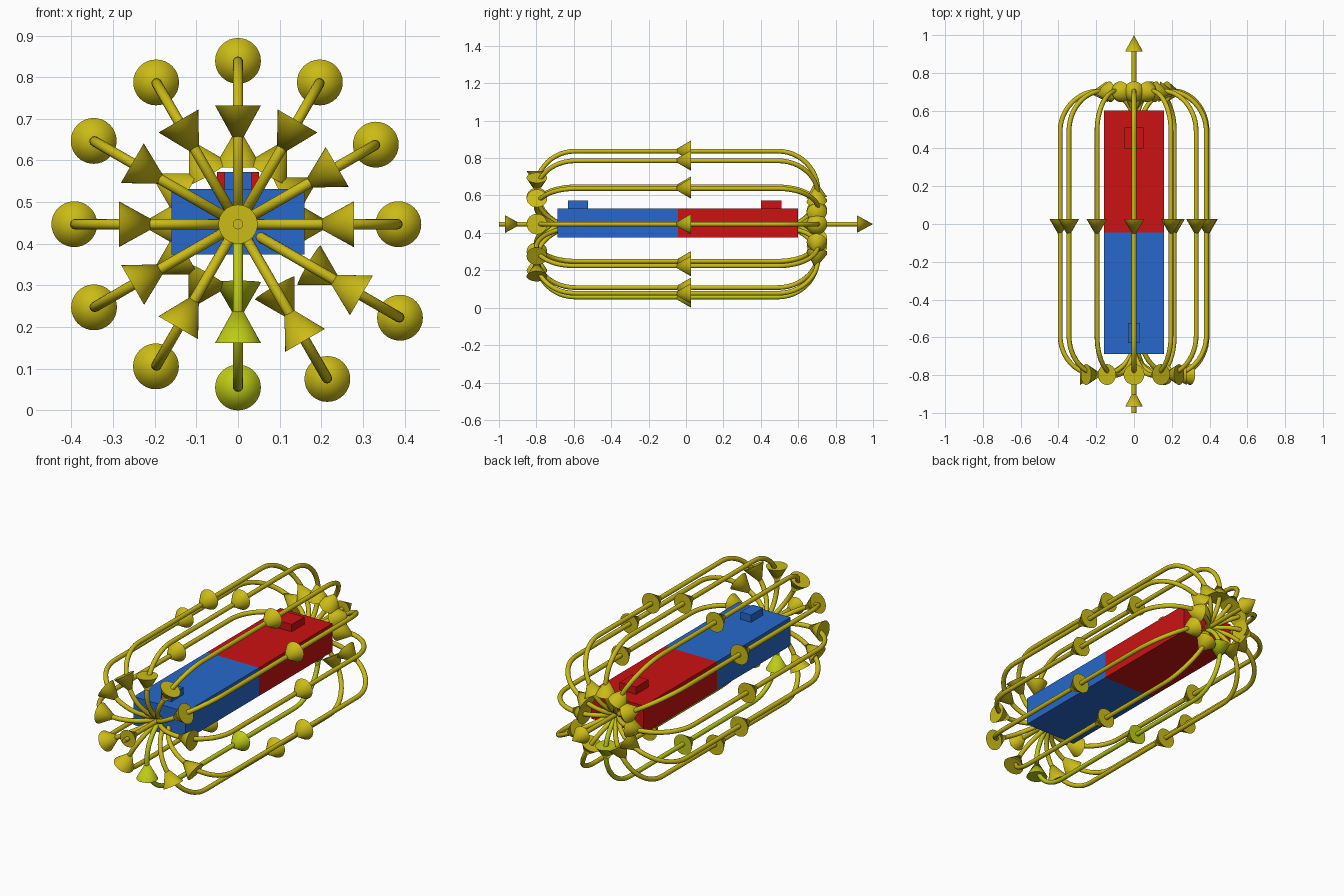
import bpy
import math
from mathutils import Vector

if "Cube" in bpy.data.objects:
    bpy.data.objects.remove(bpy.data.objects["Cube"])

AXIS_Z = 0.447   # height of the magnet's long axis
TUBE = 0.0125    # field line radius
HEAD = 0.055     # arrow head radius
R = 0.39         # nominal loop radius


def material(name, rgb):
    m = bpy.data.materials.new(name)
    m.diffuse_color = (*rgb, 1)
    m.use_nodes = True
    m.node_tree.nodes["Principled BSDF"].inputs["Base Color"].default_value = m.diffuse_color
    return m


RED = material("red", (0.6, 0.006, 0.006))
BLUE = material("blue", (0.02, 0.14, 0.6))
YELLOW = material("yellow", (0.6, 0.5, 0.008))
LIME = material("lime", (0.52, 0.6, 0.008))


def box(name, lo, hi, mat):
    lo, hi = Vector(lo), Vector(hi)
    bpy.ops.mesh.primitive_cube_add(size=1, location=(lo + hi) / 2)
    ob = bpy.context.object
    ob.name = name
    ob.scale = hi - lo
    ob.data.materials.append(mat)


def arrow_head(name, base, tip, mat, radius=HEAD):
    base, tip = Vector(base), Vector(tip)
    d = tip - base
    bpy.ops.mesh.primitive_cone_add(vertices=32, radius1=radius, depth=d.length,
                                    location=(base + tip) / 2)
    ob = bpy.context.object
    ob.name = name
    ob.rotation_euler = d.to_track_quat('Z', 'Y').to_euler()
    ob.data.materials.append(mat)
    bpy.ops.object.shade_smooth_by_angle(angle=math.radians(40))


def tube(name, knots, mat):
    # knots: (point, left handle, right handle)
    cu = bpy.data.curves.new(name, 'CURVE')
    cu.dimensions = '3D'
    cu.bevel_depth = TUBE
    cu.bevel_resolution = 4
    cu.resolution_u = 12
    cu.use_fill_caps = True
    sp = cu.splines.new('BEZIER')
    sp.bezier_points.add(len(knots) - 1)
    for bp, (co, hl, hr) in zip(sp.bezier_points, knots):
        bp.handle_left_type = bp.handle_right_type = 'FREE'
        bp.co, bp.handle_left, bp.handle_right = co, hl, hr
    cu.materials.append(mat)
    ob = bpy.data.objects.new(name, cu)
    bpy.context.collection.objects.link(ob)


# bar magnet halves with plain raised pole pads
box("south_half", (-0.16, -0.688, 0.374), (0.16, -0.044, 0.531), BLUE)
box("north_half", (-0.16, -0.044, 0.374), (0.16, 0.6, 0.531), RED)
box("south_pad", (-0.032, -0.63, 0.525), (0.032, -0.525, 0.572), BLUE)
box("north_pad", (-0.05, 0.4, 0.525), (0.05, 0.51, 0.572), RED)

# field loop in (y, radius): knot, left handle, right handle
PROFILE = [
    ((0.585, 0.0), (0.57, 0.0), (0.65, 0.03)),
    ((0.705, 0.18), (0.705, 0.09), (0.705, 0.295)),
    ((0.49, 0.39), (0.61, 0.39), (0.2, 0.39)),
    ((-0.59, 0.39), (-0.3, 0.39), (-0.71, 0.39)),
    ((-0.80, 0.19), (-0.80, 0.30), (-0.80, 0.10)),
    ((-0.67, 0.0), (-0.74, 0.03), (-0.65, 0.0)),
]
# end radius of each loop, clockwise from the top; two sit further out
RADII = [0.39, 0.391, 0.38, 0.383, 0.447, 0.427, 0.39, 0.392, 0.397, 0.391, 0.398, 0.391]

for i, radius in enumerate(RADII):
    a = math.radians(90 - 30 * i)
    shift = radius - R
    mat = LIME if i == 6 else YELLOW

    def at(y, r):
        return Vector(((r + shift) * math.cos(a), y, AXIS_Z + (r + shift) * math.sin(a)))

    tube(f"field_line_{i}", [[at(*p) for p in k] for k in PROFILE], mat)
    arrow_head(f"middle_arrow_{i}", at(0.027, R + 0.002), at(-0.068, R + 0.002), mat)
    arrow_head(f"north_arrow_{i}", at(0.70, 0.14), at(0.692, 0.235), mat)
    arrow_head(f"south_arrow_{i}", at(-0.797, 0.285), at(-0.797, 0.185), mat)

# straight lines along the axis at each pole
for name, y0, y1, b, t in (("north", 0.58, 0.95, 0.913, 1.0),
                           ("south", -1.0, -0.67, -0.967, -0.88)):
    p, q = Vector((0, y0, AXIS_Z)), Vector((0, y1, AXIS_Z))
    m = (p + q) / 2
    tube(name + "_axis_line", [(p, p, m), (q, m, q)], YELLOW)
    arrow_head(name + "_axis_arrow", (0, b, AXIS_Z), (0, t, AXIS_Z), YELLOW, 0.047)

# turn the tubes into smooth meshes
bpy.ops.object.select_all(action='DESELECT')
for ob in bpy.context.scene.objects:
    if ob.type == 'CURVE':
        ob.select_set(True)
        bpy.context.view_layer.objects.active = ob
bpy.ops.object.convert(target='MESH')
bpy.ops.object.shade_smooth_by_angle(angle=math.radians(50))
